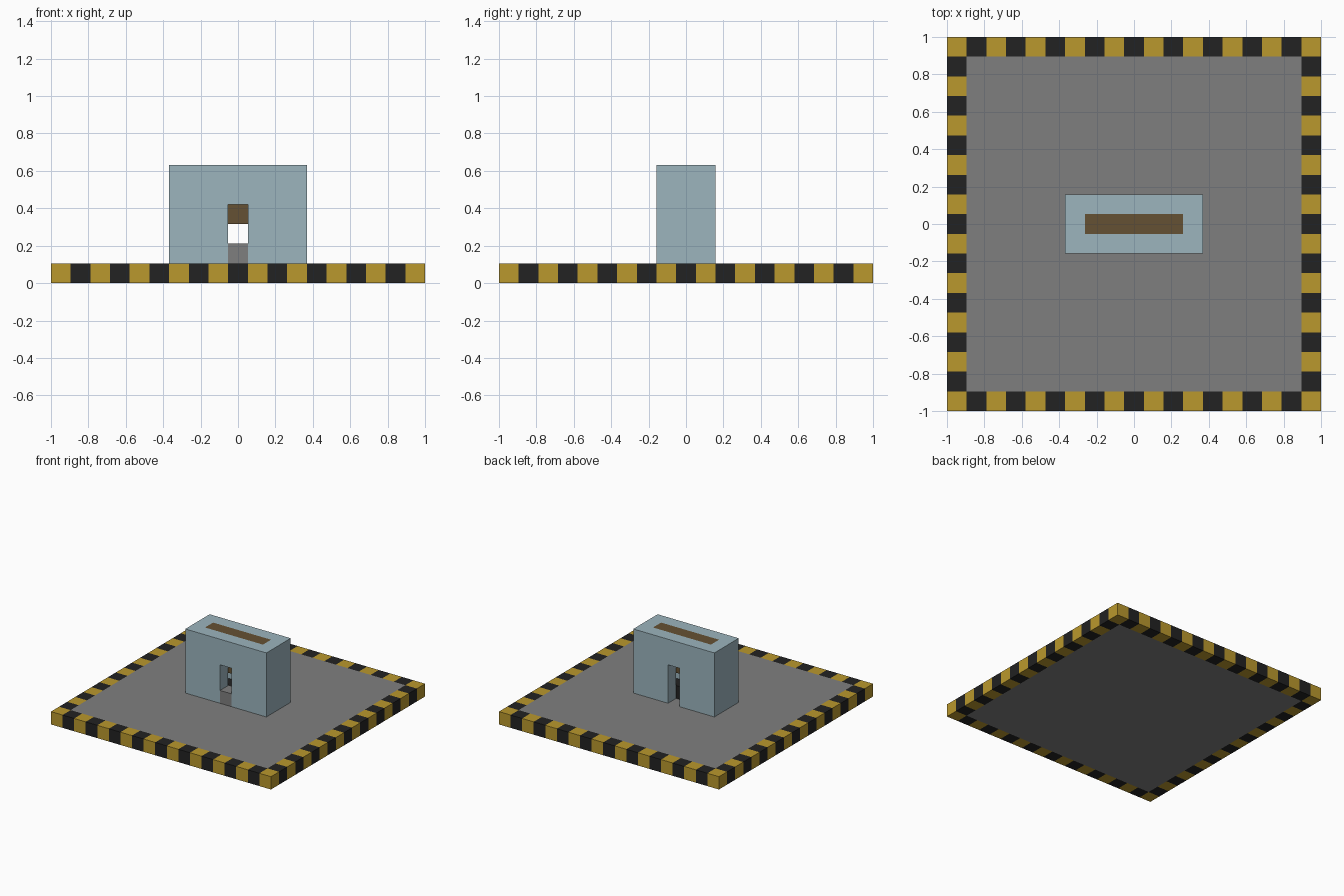
import bpy
import bmesh
from mathutils import Vector

cube = bpy.data.objects.get("Cube")
if cube:
    bpy.data.objects.remove(cube, do_unlink=True)

CELLS = 19            # the slab is 19 cells wide
U = 2 / CELLS         # size of one cell
EDGE = CELLS // 2


def material(name, rgb):
    """Flat material from display colour bytes."""
    color = [(c / 255 / 12.92) if c < 11 else ((c / 255 + 0.055) / 1.055) ** 2.4 for c in rgb] + [1]
    mat = bpy.data.materials.new(name)
    mat.use_nodes = True
    mat.diffuse_color = color
    mat.node_tree.nodes["Principled BSDF"].inputs["Base Color"].default_value = color
    return mat


yellow = material("warning_yellow", (186, 152, 45))
black = material("black", (34, 34, 34))
grey = material("concrete_grey", (127, 127, 127))
blue = material("pale_blue", (156, 181, 190))
brown = material("brown", (101, 81, 51))


def add_box(bm, low, high, index=0):
    """Box between two corners, measured in cells."""
    low, high = Vector(low) * U, Vector(high) * U
    verts = bmesh.ops.create_cube(bm, size=1)["verts"]
    for v in verts:
        v.co = (low + high) / 2 + v.co * (high - low)
    for f in {f for v in verts for f in v.link_faces}:
        f.material_index = index


def finish(name, bm, *mats):
    mesh = bpy.data.meshes.new(name)
    bm.to_mesh(mesh)
    bm.free()
    for m in mats:
        mesh.materials.append(m)
    obj = bpy.data.objects.new(name, mesh)
    bpy.context.collection.objects.link(obj)
    return obj


def box(name, low, high, mat):
    bm = bmesh.new()
    add_box(bm, low, high)
    return finish(name, bm, mat)


# Ground slab and its striped border
box("ground_slab", (-8.5, -8.5, 0), (8.5, 8.5, 1), grey)
bm = bmesh.new()
for i in range(-EDGE, EDGE + 1):
    for j in range(-EDGE, EDGE + 1):
        if max(abs(i), abs(j)) == EDGE:
            add_box(bm, (i - 0.5, j - 0.5, 0), (i + 0.5, j + 0.5, 1), (i + j) % 2)
finish("striped_border", bm, yellow, black)

# Housing with a doorway through it and a long inner cavity open at the top
housing = box("housing", (-3.5, -1.5, 1), (3.5, 1.5, 6), blue)
cutters = [
    box("doorway_cutter", (-0.5, -2, 0.5), (0.5, 2, 4), blue),
    box("cavity_cutter", (-2.5, -0.5, 0.5), (2.5, 0.5, 7), blue),
]
for cutter in cutters:
    cutter.hide_render = True
    mod = housing.modifiers.new(cutter.name, "BOOLEAN")
    mod.operation = "DIFFERENCE"
    mod.solver = "EXACT"
    mod.object = cutter
bpy.context.view_layer.objects.active = housing
for cutter in cutters:
    bpy.ops.object.modifier_apply(modifier=cutter.name)
    bpy.data.objects.remove(cutter, do_unlink=True)

# Filling in the cavity, with a gap above the lower bed
box("upper_filling", (-2.5, -0.5, 3), (2.5, 0.5, 6), brown)
box("lower_bed", (-2.5, -0.5, 1), (2.5, 0.5, 2), black)
box("door_step", (-0.5, -1.5, 1), (0.5, -0.5, 2), grey)
